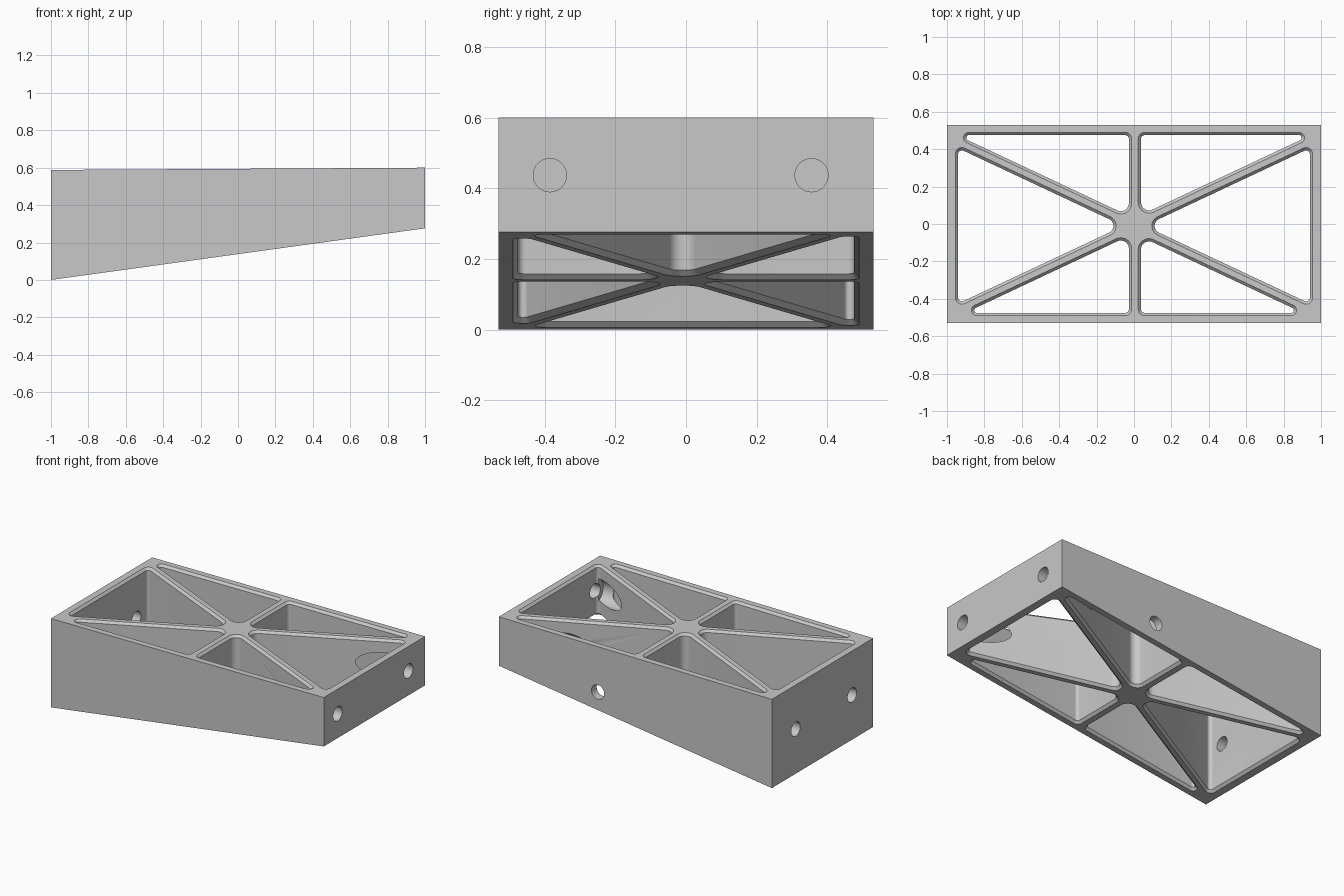
import bpy, bmesh, math
from mathutils import Vector, Matrix

cube = bpy.data.objects.get("Cube")
if cube:
    bpy.data.objects.remove(cube, do_unlink=True)

HALF_Y = 0.53
CHAMFER = 0.015
OVERSHOOT = 0.008
SLOPE = 0.47
MID_Y = -0.01


def top_z(x):
    return 0.594 + 0.006 * x


def bottom_z(x):
    return 0.138 + 0.138 * x


def add_object(name, bm):
    bmesh.ops.recalc_face_normals(bm, faces=bm.faces)
    mesh = bpy.data.meshes.new(name)
    bm.to_mesh(mesh)
    bm.free()
    obj = bpy.data.objects.new(name, mesh)
    bpy.context.collection.objects.link(obj)
    return obj


def loft(bm, rings):
    """Skin equal-length closed rings and cap both ends."""
    loops = [[bm.verts.new(p) for p in ring] for ring in rings]
    for a, b in zip(loops, loops[1:]):
        for i in range(len(a)):
            j = (i + 1) % len(a)
            bm.faces.new((a[i], a[j], b[j], b[i]))
    bm.faces.new(loops[0][::-1])
    bm.faces.new(loops[-1])


def rounded(corners, inset, steps=10):
    """Outline of a convex polygon of (x, y, radius), inset and rounded."""
    if sum(a[0] * b[1] - b[0] * a[1] for a, b in zip(corners, corners[1:] + corners[:1])) < 0:
        corners = corners[::-1]
    out = []
    for i, (x, y, r) in enumerate(corners):
        p = Vector((x, y))
        prev = (Vector(corners[i - 1][:2]) - p).normalized()
        nxt = (Vector(corners[(i + 1) % len(corners)][:2]) - p).normalized()
        half = prev.angle(nxt) / 2
        # Arc centre stays fixed, so inset outlines run parallel
        centre = p + (prev + nxt).normalized() * (r / math.sin(half))
        start = math.atan2(prev.x, -prev.y)
        for k in range(steps + 1):
            a = start + (math.pi - 2 * half) * k / steps
            out.append(centre + Vector((math.cos(a), math.sin(a))) * (r - inset))
    return out


# Wedge block
bm = bmesh.new()
loft(bm, [[(-1, y, bottom_z(-1)), (1, y, bottom_z(1)), (1, y, top_z(1)), (-1, y, top_z(-1))]
          for y in (-HALF_Y, HALF_Y)])
block = add_object("wedge_frame", bm)

# Plan outlines of the six pockets between the ribs
pockets = []
for sx in (-1, 1):
    edge = 0.955
    rise = SLOPE * edge - 0.01
    pockets.append([(sx * 0.021, MID_Y, 0.055),
                    (sx * edge, MID_Y + rise, 0.035),
                    (sx * edge, MID_Y - rise, 0.035)])
    rib_x = 0.005 + sx * 0.0175
    for sy in (-1, 1):
        wall = 0.49
        near = MID_Y + sy * (0.024 + SLOPE * abs(rib_x))
        far = (wall - sy * MID_Y - 0.024) / SLOPE
        pockets.append([(rib_x, near, 0.058),
                        (rib_x, sy * wall, 0.035),
                        (sx * far, sy * wall, 0.029)])

# One cutter per pocket, flaring past both surfaces to leave chamfered rims
cutters = []
for corners in pockets:
    wide, narrow = rounded(corners, -OVERSHOOT), rounded(corners, CHAMFER)
    bm = bmesh.new()
    loft(bm, [[(p.x, p.y, bottom_z(p.x) - OVERSHOOT) for p in wide],
              [(p.x, p.y, bottom_z(p.x) + CHAMFER) for p in narrow],
              [(p.x, p.y, top_z(p.x) - CHAMFER) for p in narrow],
              [(p.x, p.y, top_z(p.x) + OVERSHOOT) for p in wide]])
    cutters.append(add_object("pocket_cutter", bm))


def drill(name, start, end, radius):
    a, b = Vector(start), Vector(end)
    rot = (b - a).to_track_quat('Z', 'Y').to_matrix().to_4x4()
    bm = bmesh.new()
    bmesh.ops.create_cone(bm, cap_ends=True, segments=40, radius1=radius, radius2=radius,
                          depth=(b - a).length,
                          matrix=Matrix.Translation((a + b) / 2) @ rot)
    cutters.append(add_object(name, bm))


# Screw holes in the low end, with wide bores through the ribs behind them
for y in (-0.385, 0.355):
    drill("low_end_hole", (1.1, y, 0.437), (0.8, y, 0.437), 0.047)
    drill("rib_bore", (0.93, y, 0.437), (0.3, y, 0.437), 0.078)
# Screw holes in the high end and one in the back wall
for y in (-0.31, 0.28):
    drill("high_end_hole", (-1.1, y, 0.295), (-0.88, y, 0.295), 0.047)
drill("back_hole", (0.275, 0.6, 0.295), (0.275, 0.42, 0.295), 0.047)

# Cut everything out of the block
bpy.ops.object.select_all(action='DESELECT')
bpy.context.view_layer.objects.active = block
block.select_set(True)
for cutter in cutters:
    cutter.hide_render = True
    mod = block.modifiers.new(cutter.name, 'BOOLEAN')
    mod.operation = 'DIFFERENCE'
    mod.solver = 'EXACT'
    mod.object = cutter
    bpy.ops.object.modifier_apply(modifier=mod.name)
for cutter in cutters:
    bpy.data.objects.remove(cutter, do_unlink=True)

# Plain grey finish
grey = bpy.data.materials.new("plain_grey")
grey.use_nodes = True
colour = (0.58, 0.58, 0.58, 1)
grey.diffuse_color = colour
grey.node_tree.nodes["Principled BSDF"].inputs["Base Color"].default_value = colour
block.data.materials.clear()
block.data.materials.append(grey)
for face in block.data.polygons:
    face.material_index = 0
bpy.ops.object.shade_smooth_by_angle(angle=math.radians(30))
